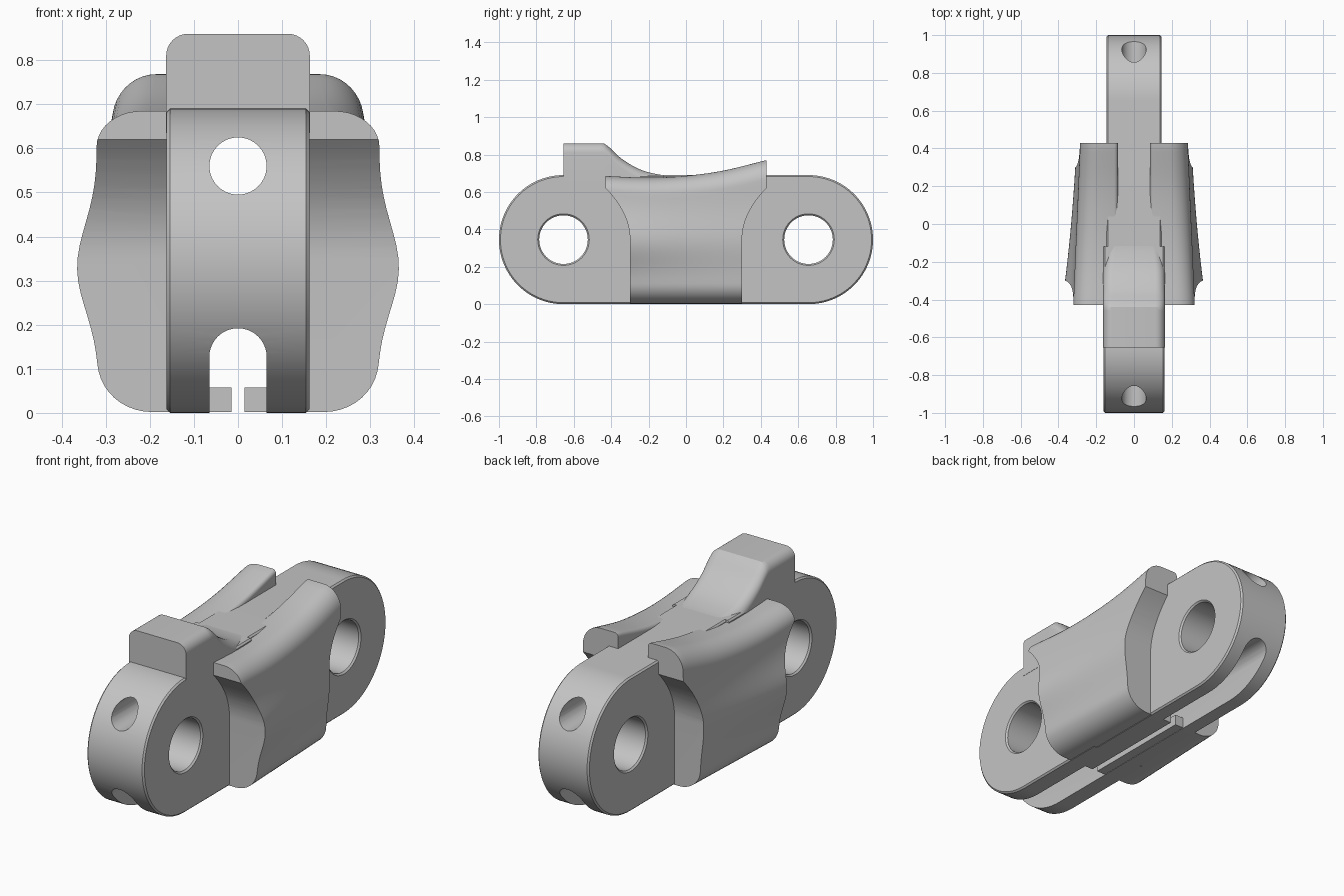
import bpy, bmesh, math
from mathutils import Vector

cube = bpy.data.objects.get("Cube")
if cube:
    bpy.data.objects.remove(cube, do_unlink=True)

grey = bpy.data.materials.new("plain_grey")
grey.use_nodes = True
COLOUR = (0.55, 0.55, 0.55, 1)
grey.diffuse_color = COLOUR
grey.node_tree.nodes["Principled BSDF"].inputs["Base Color"].default_value = COLOUR


def loft(name, sections):
    """Skin closed sections of equal point count and cap both ends."""
    bm = bmesh.new()
    rings = [[bm.verts.new(p) for p in s] for s in sections]
    n = len(rings[0])
    for a, b in zip(rings, rings[1:]):
        for i in range(n):
            j = (i + 1) % n
            bm.faces.new((a[i], a[j], b[j], b[i]))
    bm.faces.new(rings[0])
    bm.faces.new(rings[-1])
    bmesh.ops.recalc_face_normals(bm, faces=bm.faces)
    mesh = bpy.data.meshes.new(name)
    bm.to_mesh(mesh)
    bm.free()
    mesh.materials.append(grey)
    obj = bpy.data.objects.new(name, mesh)
    bpy.context.collection.objects.link(obj)
    return obj


def select(obj):
    bpy.ops.object.select_all(action='DESELECT')
    obj.select_set(True)
    bpy.context.view_layer.objects.active = obj


def boolean(obj, cutter, operation):
    """Apply a boolean and remove its cutter."""
    cutter.hide_render = True
    mod = obj.modifiers.new("cut", 'BOOLEAN')
    mod.operation = operation
    mod.solver = 'EXACT'
    mod.object = cutter
    select(obj)
    bpy.ops.object.modifier_apply(modifier=mod.name)
    bpy.data.objects.remove(cutter, do_unlink=True)


def smooth(obj):
    select(obj)
    bpy.ops.object.shade_smooth_by_angle(angle=math.radians(30))


def arc(cx, cz, rx, rz, start, end, steps):
    """Points on an ellipse arc, angles in degrees."""
    angles = [math.radians(start + (end - start) * i / steps) for i in range(steps + 1)]
    return [(cx + rx * math.cos(a), cz + rz * math.sin(a)) for a in angles]


def along_x(profile, x):
    return [Vector((x, y, z)) for y, z in profile]


def along_y(profile, y):
    return [Vector((x, y, z)) for x, z in profile]


def curve(points, t):
    """Smooth interpolation through a few (position, value) points."""
    if t <= points[0][0]:
        return points[0][1]
    for i in range(len(points) - 1):
        (x0, v0), (x1, v1) = points[i], points[i + 1]
        if t <= x1:
            def slope(k):
                a, b = points[max(k - 1, 0)], points[min(k + 1, len(points) - 1)]
                return (b[1] - a[1]) / (b[0] - a[0])
            h = x1 - x0
            s = (t - x0) / h
            return ((2*s**3 - 3*s**2 + 1) * v0 + (s**3 - 2*s**2 + s) * h * slope(i)
                    + (3*s**2 - 2*s**3) * v1 + (s**3 - s**2) * h * slope(i + 1))
    return points[-1][1]


R = 0.345          # end radius, also half the body height
PIN_Y = 0.655
JOIN_Y = -0.12     # where the wide front half meets the slimmer rear half
BORE = 0.065
CHAMFER = 0.008


# Rounded link body, in two halves of different thickness
def body_half(name, side, half_width):
    def profile(r):
        pts = arc(side * PIN_Y, R, side * r, r, -90, 90, 48)
        return pts + [(JOIN_Y, R + r), (JOIN_Y, R - r)]
    w, c = half_width, CHAMFER
    body = loft(name, [along_x(profile(R - c), -w), along_x(profile(R), c - w),
                       along_x(profile(R), w - c), along_x(profile(R - c), w)])
    # Pin hole with flared rims
    stations = [(-w - c, 0.146), (c - w, 0.13), (w - c, 0.13), (w + c, 0.146)]
    pin = loft("pin_cutter", [along_x(arc(side * PIN_Y, R, r, r, 0, 352.5, 47), x)
                              for x, r in stations])
    boolean(body, pin, 'DIFFERENCE')
    # Round lengthwise bore above, arched lengthwise slot below
    circle = arc(0, 0.56, BORE, BORE, 0, 348.75, 31)
    arch = arc(0, 0.127, BORE, BORE, 0, 180, 20) + [(-BORE, -0.1), (BORE, -0.1)]
    for shape in (circle, arch):
        cutter = loft("bore_cutter", [along_y(shape, -1.2), along_y(shape, 1.2)])
        boolean(body, cutter, 'DIFFERENCE')
    smooth(body)


body_half("front_body", -1, 0.162)
body_half("rear_body", 1, 0.145)


# Raised hump on the front half, sweeping down to the body top
HUMP_TOP = [(-0.44, 0.86), (-0.415, 0.843), (-0.35, 0.782), (-0.25, 0.722),
            (-0.15, 0.694), (-0.05, 0.686)]


def hump_section(y):
    top, w, r = curve(HUMP_TOP, y), 0.163, 0.05
    if y > -0.25:
        w -= 0.02 * (y + 0.25) / 0.2
    r = min(r, top - 0.64)
    pts = arc(w - r, top - r, r, r, 0, 90, 8) + arc(r - w, top - r, r, r, 90, 180, 8)
    return along_y(pts + [(-w, 0.635), (w, 0.635)], y)


hump_stations = [-PIN_Y, -0.46] + [-0.44 + 0.39 * i / 26 for i in range(27)]
smooth(loft("hump", [hump_section(y) for y in hump_stations]))


# Side wings: lofted flank sections, trimmed by a waisted side outline
WING_TOP = [(-0.43, 0.685), (-0.2, 0.676), (0.0, 0.686), (0.2, 0.714), (0.43, 0.77)]
WING_END = 0.43


def wing_section(y, side):
    u = min(max((y + WING_END) / (2 * WING_END), 0), 1)
    width = 0.32 - 0.035 * u
    bulge = 0.02 + 0.042 * (1 - u) ** 2
    top = curve(WING_TOP, y)
    top_rz = 0.08 + 0.025 * u
    inner = 0.085
    pts = arc(width - 0.12, 0.11, 0.12, 0.108, -90, 0, 10)
    low, high = 0.11, top - top_rz
    pts += [(width, low + (high - low) * i / 18) for i in range(1, 18)]
    pts += arc(width - 0.1, high, 0.1, top_rz, 0, 90, 10)
    pts += arc(inner + 0.02, top - 0.02, 0.02, 0.02, 90, 180, 4)
    pts.append((inner, 0.002))
    swollen = []
    for x, z in pts:
        if x > 0.15:
            x += bulge * math.exp(-((z - 0.33) / 0.14) ** 2)
        swollen.append((side * x, z))
    return along_y(swollen, y)


def wing(name, side):
    obj = loft(name, [wing_section(-0.46 + 0.92 * i / 24, side) for i in range(25)])
    flare = [(0.3 + 0.13 * (i / 12) ** 2, 0.35 + 0.27 * i / 12) for i in range(13)]
    half = [(0.3, -0.1)] + flare + [(WING_END, 1.0)]
    outline = half + [(-y, z) for y, z in reversed(half)]
    trim = loft("wing_trim", [along_x(outline, -0.6), along_x(outline, 0.6)])
    boolean(obj, trim, 'INTERSECT')
    smooth(obj)


# Rails narrowing the middle of the lower slot
def rail(name, side):
    a, b = side * 0.015, side * 0.08
    shape = [(a, 0.002), (b, 0.002), (b, 0.058), (a, 0.058)]
    loft(name, [along_y(shape, -0.3), along_y(shape, 0.3)])


for label, side in (("left", 1), ("right", -1)):
    wing(label + "_wing", side)
    rail(label + "_slot_rail", side)
